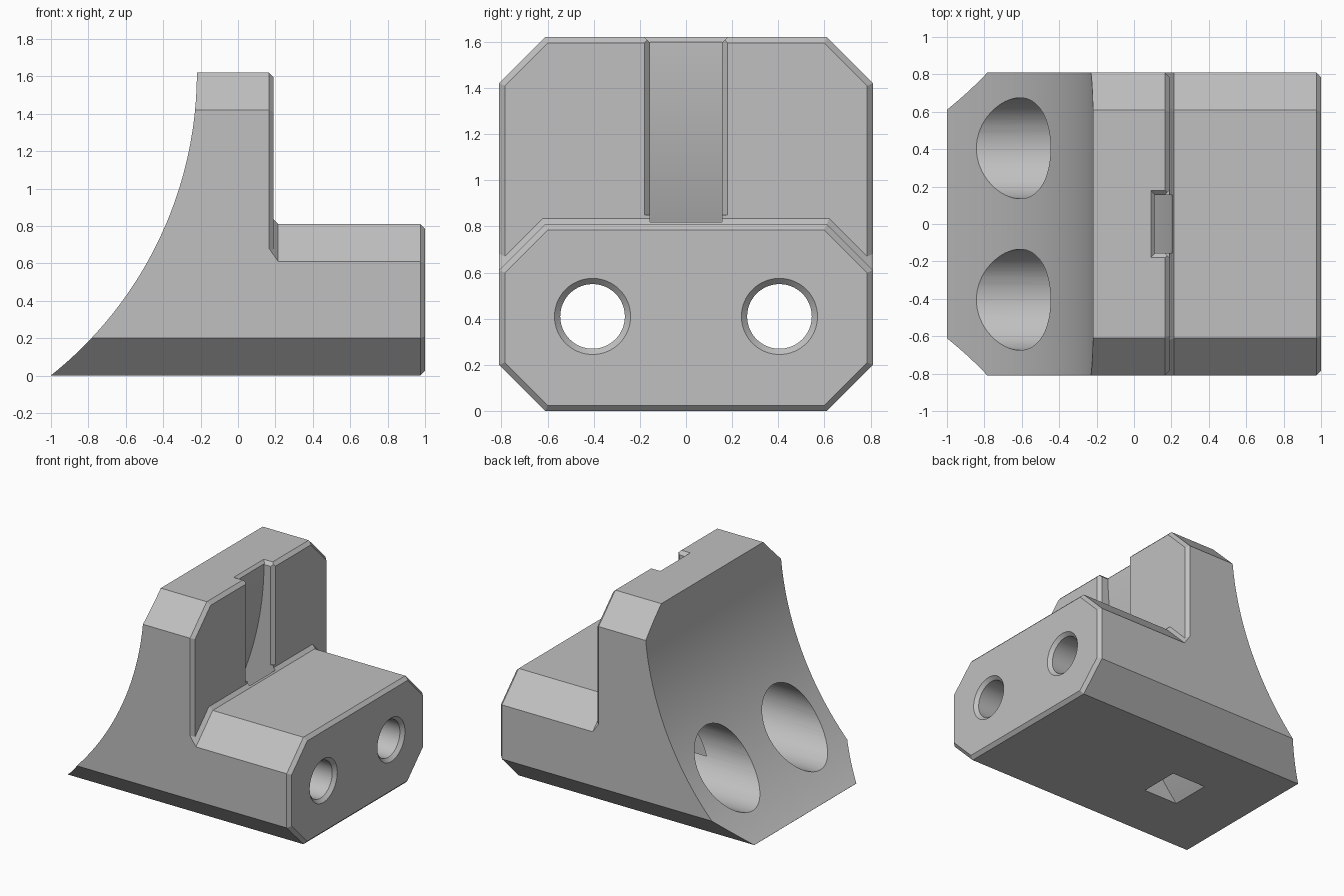
import bpy
from math import sin, cos, pi, sqrt

cube = bpy.data.objects.get("Cube")
if cube:
    bpy.data.objects.remove(cube, do_unlink=True)

W, TOP, FOOT, CUT, BEV = 0.81, 1.62, 0.81, 0.2, 0.025
AXIS_X, AXIS_Z, ARC_R = -2.29, 1.62, 2.07

grey = bpy.data.materials.new("plain_grey")
grey.use_nodes = True
grey.diffuse_color = (0.53, 0.53, 0.53, 1)
grey.node_tree.nodes["Principled BSDF"].inputs["Base Color"].default_value = grey.diffuse_color


def loft(name, rings):
    """Closed solid through rings of equal point count."""
    n = len(rings[0])
    faces = [list(range(n)), [(len(rings) - 1) * n + i for i in reversed(range(n))]]
    for r in range(len(rings) - 1):
        for i in range(n):
            j = (i + 1) % n
            faces.append([r * n + j, r * n + i, (r + 1) * n + i, (r + 1) * n + j])
    mesh = bpy.data.meshes.new(name)
    mesh.from_pydata([p for ring in rings for p in ring], [], faces)
    mesh.materials.append(grey)
    obj = bpy.data.objects.new(name, mesh)
    bpy.context.collection.objects.link(obj)
    # consistent outward normals
    import bmesh
    bm = bmesh.new()
    bm.from_mesh(mesh)
    bmesh.ops.recalc_face_normals(bm, faces=bm.faces)
    bm.to_mesh(mesh)
    bm.free()
    return obj


def octagon(x, top, inset=0.0, flare=0.0):
    """Chamfered rectangle across y and z; flare lifts only the upper sides."""
    w, lo, hi = W - inset, inset, top - inset + flare
    k_hi = W + top - CUT + (flare - inset) * sqrt(2)
    k_lo = W - CUT - inset * sqrt(2)
    half = [(k_lo + lo, lo), (w, w - k_lo), (w, k_hi - w), (k_hi - hi, hi)]
    pts = half + [(-y, z) for y, z in reversed(half)]
    return [(x, y, z) for y, z in pts]


def circle(x, y, z, r, n=64):
    return [(x, y + r * cos(2 * pi * i / n), z + r * sin(2 * pi * i / n)) for i in range(n)]


def arc(radius, start, end, n):
    angles = [start + (end - start) * i / n for i in range(n + 1)]
    return [(AXIS_X + radius * cos(a), AXIS_Z + radius * sin(a)) for a in angles]


def along_y(name, outline, half):
    return loft(name, [[(x, y, z) for x, z in outline] for y in (-half, half)])


def combine(target, tool, operation):
    mod = target.modifiers.new(operation, "BOOLEAN")
    mod.operation, mod.solver, mod.object = operation, "EXACT", tool
    bpy.context.view_layer.objects.active = target
    bpy.ops.object.modifier_apply(modifier=mod.name)
    bpy.data.objects.remove(tool, do_unlink=True)


# Upright and foot, with a sloped fillet where they meet
body = loft("bracket_body", [octagon(-1, TOP), octagon(0.165, TOP), octagon(0.19, TOP, BEV)])
foot = loft("foot", [octagon(0.115, FOOT, flare=0.1), octagon(0.215, FOOT),
                     octagon(1 - BEV, FOOT), octagon(1, FOOT, BEV)])
combine(body, foot, "UNION")

# Concave curved back
hollow = arc(ARC_R, 0.3, -1.2, 120) + [(-3, -0.5), (-3, 2.2)]
combine(body, along_y("curved_back_cutter", hollow, 1.2), "DIFFERENCE")

# Curved strap channel running from the upright down through the base
SLOT = 0.155
channel = arc(2.4, 0.12, -0.85, 72) + arc(2.62, -0.85, 0.12, 72)
combine(body, along_y("channel_cutter", channel, SLOT), "DIFFERENCE")

# Bevelled channel mouth on the top and on the upright's face
mouth = [[(x, -y, z), (0.5, -y, z), (0.5, y, z), (x, y, z)]
         for x, y, z in ((0.115, SLOT, TOP - BEV), (0.065, SLOT + 0.05, TOP + BEV))]
combine(body, loft("top_mouth_cutter", mouth), "DIFFERENCE")
face = [[(x, -y, 0.85), (x, y, 0.85), (x, y, 2), (x, -y, 2)]
        for x, y in ((0.165, SLOT), (0.215, SLOT + 0.05))]
combine(body, loft("face_mouth_cutter", face), "DIFFERENCE")

# Stepped bolt holes with bevelled rims
for side in (-1, 1):
    steps = [(-1.3, 0.27), (0.4, 0.27), (0.4, 0.14), (1 - BEV, 0.14), (1 + BEV, 0.14 + 2 * BEV)]
    rings = [circle(x, side * 0.405, 0.41, r) for x, r in steps]
    combine(body, loft("bolt_hole_cutter", rings), "DIFFERENCE")

# Smooth curves, sharp edges
bpy.ops.object.select_all(action="DESELECT")
body.select_set(True)
bpy.context.view_layer.objects.active = body
bpy.ops.object.shade_smooth_by_angle(angle=0.35)
